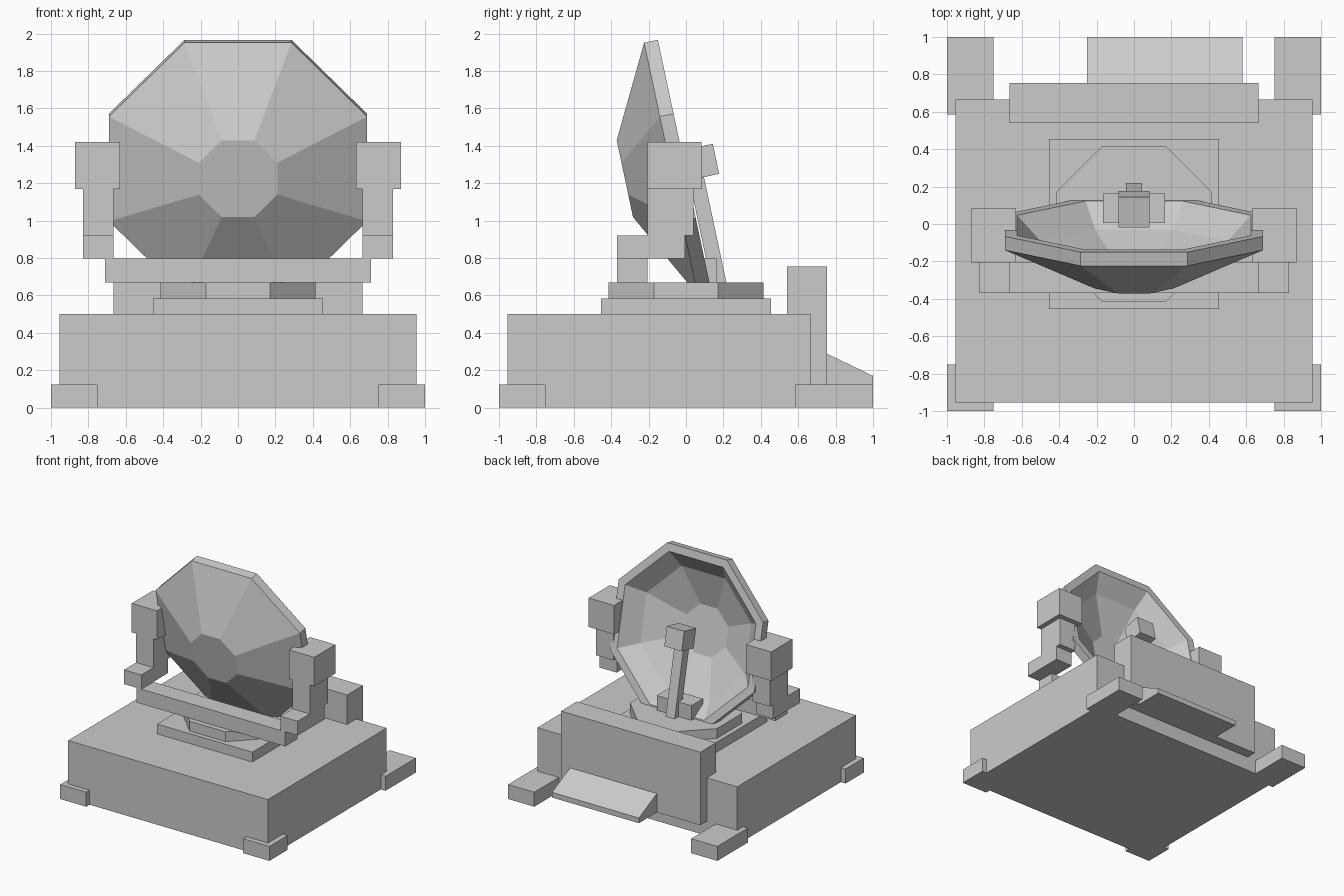
import bpy, bmesh
from math import radians, cos, sin, pi

if "Cube" in bpy.data.objects:
    bpy.data.objects.remove(bpy.data.objects["Cube"])

TILT = radians(12)


def mesh_object(name, bm, loc=(0, 0, 0), tilt=0):
    bmesh.ops.recalc_face_normals(bm, faces=bm.faces)
    me = bpy.data.meshes.new(name)
    bm.to_mesh(me)
    bm.free()
    ob = bpy.data.objects.new(name, me)
    bpy.context.collection.objects.link(ob)
    ob.location = loc
    ob.rotation_euler = (tilt, 0, 0)
    return ob


def box(name, x, y, z, loc=(0, 0, 0), tilt=0):
    """Box from (min, max) pairs."""
    bm = bmesh.new()
    bmesh.ops.create_cube(bm, size=1)
    for v in bm.verts:
        v.co = [lo + (c + 0.5) * (hi - lo) for c, (lo, hi) in zip(v.co, (x, y, z))]
    return mesh_object(name, bm, loc, tilt)


def pair(name, x, y, z):
    """Box on the right and its mirror image on the left."""
    box(name + "_right", x, y, z)
    box(name + "_left", (-x[1], -x[0]), y, z)


def octagon_lathe(name, profile, axis, loc=(0, 0, 0), tilt=0):
    """Eight-sided closed solid; profile holds (apothem, position on axis)."""
    bm = bmesh.new()
    rings = []
    for apothem, h in profile:
        r = apothem / cos(pi / 8)
        ring = []
        for i in range(8):
            a = pi / 8 + i * pi / 4
            p, q = r * cos(a), r * sin(a)
            ring.append(bm.verts.new((p, h, q) if axis == 'Y' else (p, q, h)))
        rings.append(ring)
    for a, b in zip(rings, rings[1:]):
        for i in range(8):
            j = (i + 1) % 8
            bm.faces.new((a[i], a[j], b[j], b[i]))
    bm.faces.new(rings[0])
    bm.faces.new(rings[-1])
    return mesh_object(name, bm, loc, tilt)


# Base with corner feet
box("base", (-0.955, 0.955), (-0.955, 0.665), (0, 0.5))
pair("front_foot", (0.75, 1), (-1, -0.75), (0, 0.125))
pair("rear_foot", (0.75, 1), (0.585, 1), (0, 0.125))

# Rear housing and sloped step
box("rear_housing", (-0.665, 0.665), (0.54, 0.755), (0.125, 0.755))
ramp = box("rear_ramp", (-0.25, 0.58), (0.74, 1), (0.125, 0.295))
for v in ramp.data.vertices:
    if v.co.y > 0.9 and v.co.z > 0.2:
        v.co.z = 0.17

# Turntable
box("turntable_plinth", (-0.455, 0.455), (-0.455, 0.455), (0.5, 0.585))
octagon_lathe("turntable", [(0.415, 0.585), (0.415, 0.67)], 'Z')

# Yoke: cross bar and two stepped arms
box("yoke_bar", (-0.71, 0.71), (-0.37, -0.205), (0.67, 0.797))
pair("arm_foot", (0.665, 0.83), (-0.37, -0.005), (0.797, 0.92))
pair("arm_column", (0.665, 0.83), (-0.205, 0.04), (0.92, 1.17))
pair("arm_head", (0.63, 0.872), (-0.205, 0.083), (1.17, 1.42))

# Tilted dish: inner bowl, flat rim, outer shell
octagon_lathe("dish",
              [(0.2, -0.27), (0.5, -0.13), (0.625, 0), (0.69, 0),
               (0.69, -0.075), (0.21, -0.327)],
              'Y', (0, -0.007, 1.292), TILT)

# Receiver on its strut, sharing the tilt of the dish
box("strut_mount", (-0.165, 0.165), (0.005, 0.162), (0.67, 0.797))
head = (0, 0.079, 1.313)
box("receiver", (-0.083, 0.083), (-0.083, 0.083), (-0.082, 0.082), head, TILT)
box("receiver_strut", (-0.043, 0.043), (-0.08, 0), (-0.66, -0.05), head, TILT)
